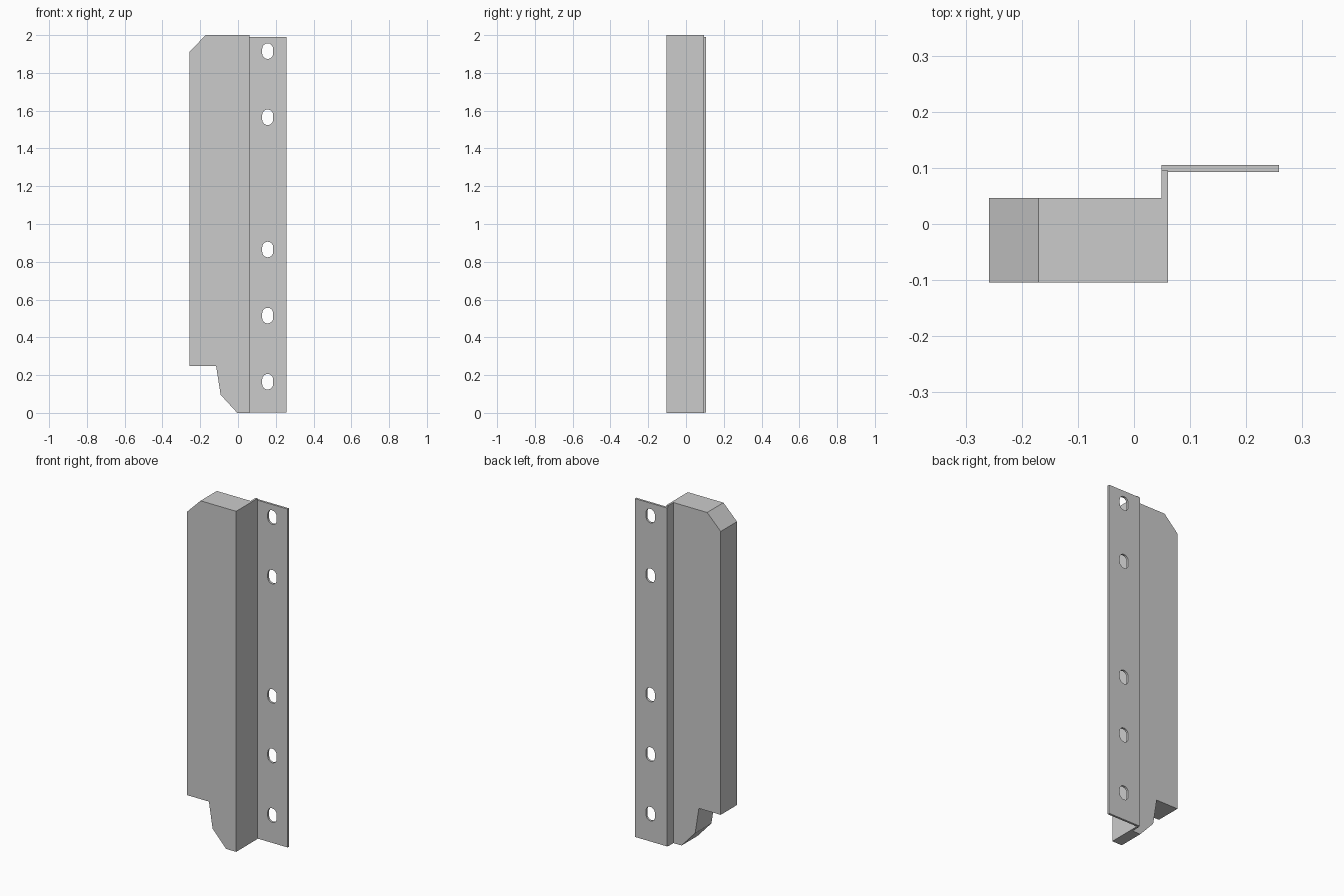
import bpy
from math import pi, cos, sin

if "Cube" in bpy.data.objects:
    bpy.data.objects.remove(bpy.data.objects["Cube"])


def plate(name, loops, y0, y1):
    """Extrude x-z outlines (first is the outer, others are holes) from y0 to y1."""
    cu = bpy.data.curves.new(name, 'CURVE')
    cu.dimensions = '2D'
    cu.fill_mode = 'BOTH'
    cu.extrude = (y1 - y0) / 2
    for pts in loops:
        s = cu.splines.new('POLY')
        s.points.add(len(pts) - 1)
        for p, (x, z) in zip(s.points, pts):
            p.co = (x, z, 0, 1)
        s.use_cyclic_u = True
        s.use_smooth = False
    ob = bpy.data.objects.new(name, cu)
    bpy.context.collection.objects.link(ob)
    ob.rotation_euler = (pi / 2, 0, 0)
    ob.location.y = (y0 + y1) / 2
    bpy.ops.object.select_all(action='DESELECT')
    ob.select_set(True)
    bpy.context.view_layer.objects.active = ob
    bpy.ops.object.convert(target='MESH')
    bpy.ops.object.shade_flat()
    return ob


def rect(x0, x1, z0, z1):
    return [(x0, z0), (x1, z0), (x1, z1), (x0, z1)]


def slot(cx, cz, r=0.029, h=0.083, n=8):
    """Upright slot with round ends."""
    d = h / 2 - r
    pts = []
    for sign, start in ((1, 0), (-1, pi)):
        for i in range(n + 1):
            a = start + pi * i / n
            pts.append((cx + r * cos(a), cz + sign * d + r * sin(a)))
    return pts


# Solid body with chamfered top corner and stepped lower corner
plate("body", [[(-0.258, 0.248), (-0.116, 0.248), (-0.092, 0.096), (-0.004, 0.0),
                (0.061, 0.0), (0.061, 2.0), (-0.17, 2.0), (-0.258, 1.912)]],
      -0.1045, 0.0465)

# Thin web joining the body to the flange
plate("web", [rect(0.049, 0.061, 0.0, 2.0)], 0.0465, 0.0955)

# Mounting flange with five slots
plate("flange", [rect(0.049, 0.258, 0.003, 1.99)] +
      [slot(0.157, z) for z in (0.165, 0.515, 0.865, 1.565, 1.915)],
      0.093, 0.1055)
